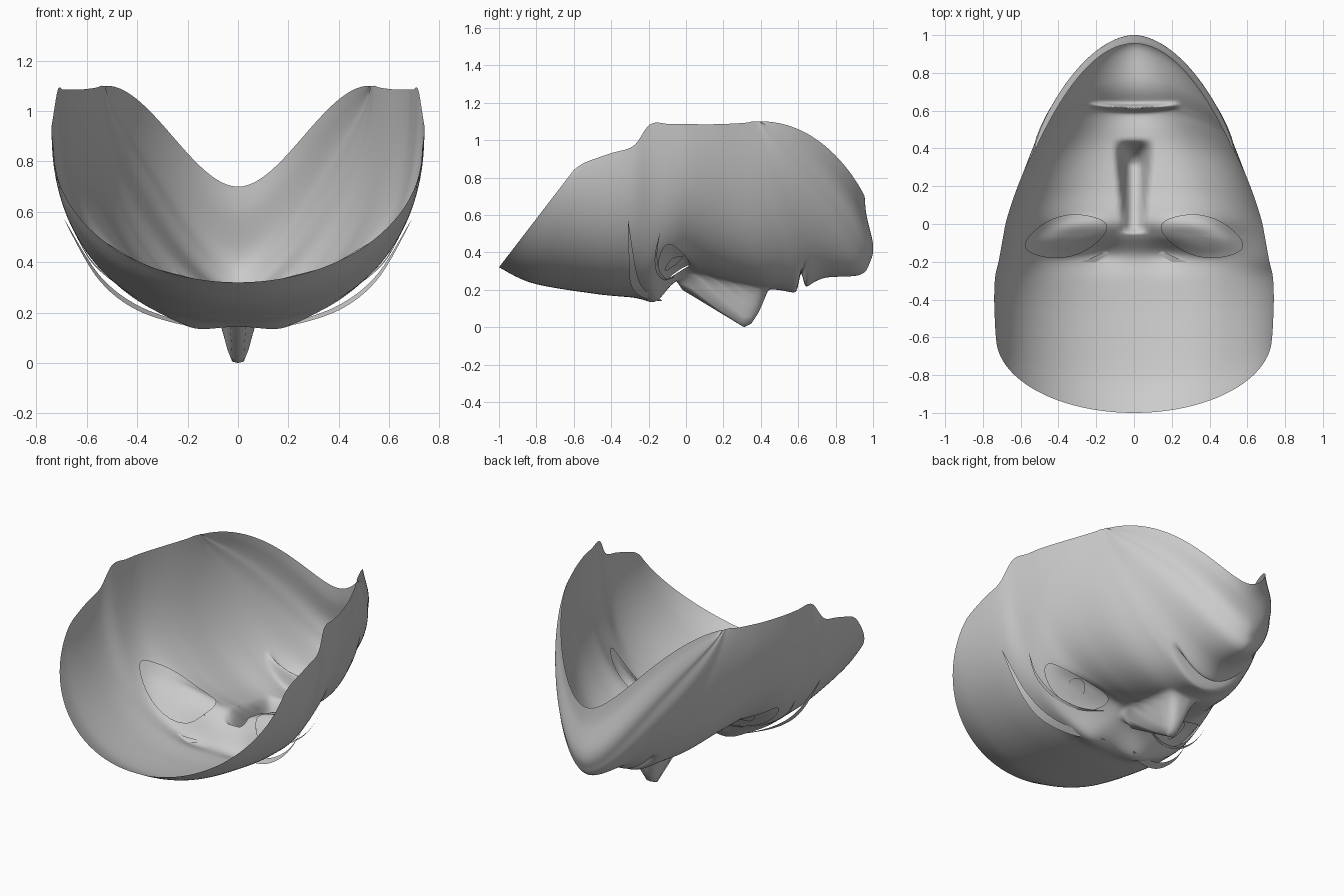
import bpy, bmesh, math
from mathutils import Vector
from mathutils.bvhtree import BVHTree

if "Cube" in bpy.data.objects:
    bpy.data.objects.remove(bpy.data.objects["Cube"])

# centre-line point (y, z), rim point (y, x, z), jaw blend, section squareness
ROWS = [
    (-1, .32, -.60, .73, .84, 0, 2.0), (-.82, .235, -.54, .735, .88, 0, 2.1),
    (-.5, .18, -.40, .74, .93, 0, 2.25), (-.3, .16, -.28, .735, .97, 0, 2.3),
    (-.17, .15, -.19, .715, 1.085, 0, 2.4), (-.06, .24, -.08, .695, 1.085, 0, 2.55),
    (.04, .29, .02, .675, 1.085, 0, 2.5), (.2, .25, .16, .63, 1.085, 0, 2.3),
    (.42, .205, .28, .58, 1.09, 0, 2.15), (.58, .21, .335, .555, 1.095, .03, 2.0),
    (.65, .23, .355, .545, 1.1, .05, 1.95), (.75, .265, .375, .535, 1.1, .1, 1.85),
    (.93, .28, .39, .53, 1.1, .25, 1.68), (.985, .35, .395, .525, 1.1, .4, 1.62),
    (1, .44, .40, .525, 1.1, .5, 1.62), (.965, .6, .40, .52, 1.1, .8, 1.7),
    (.955, .7, .40, .52, 1.1, 1, 1.7)]
NOSE = [(-.06, .26), (-.02, .2), (.31, .0), (.35, .02), (.39, .08), (.44, .2)]
EYE = Vector((.36, -.065))
TILT = -.25


def smooth(f):
    f = max(0, min(1, f))
    return f * f * (3 - 2 * f)


def lerp_table(tab, y):
    for (a, za), (b, zb) in zip(tab, tab[1:]):
        if a <= y <= b:
            return za + (zb - za) * (y - a) / (b - a)
    return None


def spline(pts, v):
    # Catmull-Rom through tuples of numbers
    n = len(pts) - 1
    i = min(int(v), n - 1)
    f = v - i
    p = [pts[max(0, min(n, i + k))] for k in (-1, 0, 1, 2)]
    return [.5 * (2 * b + (c - a) * f + (2*a - 5*b + 4*c - d) * f**2
                  + (3*b - a - 3*c + d) * f**3) for a, b, c, d in zip(*p)]


def eye_local(co, a, b):
    d = Vector((co.x - EYE.x, co.y - EYE.y))
    c, s = math.cos(TILT), math.sin(TILT)
    return Vector(((d.x * c + d.y * s) / a, (-d.x * s + d.y * c) / b))


def eye_world(p, a, b):
    c, s = math.cos(TILT), math.sin(TILT)
    return EYE.x + p.x * a * c - p.y * b * s, EYE.y + p.x * a * s + p.y * b * c


def face_point(v, t):
    yc, zc, yr, xr, zr, k, e = spline(ROWS, v)
    s = math.sin(t) ** (2 / e)
    w = 1 - max(0, math.cos(t)) ** (2 / e)
    wy = w + k * (s * s - w)
    wz = w + k * (smooth(s) - w)
    x, y, z = xr * s, yc + (yr - yc) * wy, zc + (zr - zc) * wz
    # brow swelling, eye socket, lips
    z -= .025 * math.exp(-((x - .17) / .1) ** 2 - ((y + .16) / .07) ** 2)
    if z < .8:
        z += .035 * math.exp(-eye_local(Vector((x + .06, y)), .2, .085).length ** 4)
    z -= .025 * math.exp(-(x / .2) ** 2 - ((y - .59) / .07) ** 2)
    # nose wedge
    ridge = lerp_table(NOSE, y)
    if ridge is not None and ridge < z:
        base = .07 + .04 * max(0, y) / .4
        z += (ridge - z) * smooth((base - x) / (base - .015))
    # mouth slit
    if x < .25 and z < .5:
        z += .09 * (1 - (x / .25) ** 2) * math.exp(-((y - .615 - .3 * x * x) / .016) ** 2)
    return Vector((x, y, z))


def finish(name, bm):
    me = bpy.data.meshes.new(name)
    bm.to_mesh(me)
    bm.free()
    ob = bpy.data.objects.new(name, me)
    bpy.context.collection.objects.link(ob)
    for p in me.polygons:
        p.use_smooth = True
    m = ob.modifiers.new("mirror", 'MIRROR')
    m.use_clip = True
    m.merge_threshold = .0005
    return ob


def grid_faces(bm, g):
    for r, q in zip(g, g[1:]):
        for i in range(len(r) - 1):
            bm.faces.new((r[i], q[i], q[i + 1], r[i + 1]))


# mask shell
A, B = .19, .07
SUB, COLS = 12, 60
bm = bmesh.new()
grid = [[bm.verts.new(face_point(j / SUB, math.pi / 2 * i / COLS))
         for i in range(COLS + 1)] for j in range((len(ROWS) - 1) * SUB + 1)]
grid_faces(bm, grid)
bm.normal_update()
SKIN = BVHTree.FromBMesh(bm)


def skin_z(x, y):
    hit = SKIN.ray_cast(Vector((x, y, -1)), Vector((0, 0, 1)))[0]
    return hit.z if hit else .5


# eye opening, with its edge snapped to an oval
hole = [f for f in bm.faces if eye_local(f.calc_center_median(), A, B).length < 1]
edge_verts = {v for f in hole for v in f.verts}
bmesh.ops.delete(bm, geom=hole, context='FACES')
for v in edge_verts:
    if v.is_valid:
        v.co.x, v.co.y = eye_world(eye_local(v.co, A, B).normalized(), A, B)
        v.co.z = skin_z(v.co.x, v.co.y)
finish("mask_face", bm)


# eye surface and iris just behind each opening
def eye_dome(name, a, b, gap, rings=8, seg=32):
    bm = bmesh.new()
    g = []
    for r in range(rings + 1):
        ring = []
        for i in range(seg):
            ang = 2 * math.pi * i / seg
            p = Vector((math.cos(ang), math.sin(ang))) * max(r / rings, .001)
            p.y *= 1 - .25 * p.x * p.x
            x, y = eye_world(p, a, b)
            ring.append(bm.verts.new((x, y, skin_z(x, y) + gap)))
        g.append(ring + ring[:1])
    grid_faces(bm, g)
    return finish(name, bm)


eye_dome("eye", .225, .11, .02)
eye_dome("iris", .05, .05, .01, 3, 20)


# thin tapering strips: brows and lashes
def strip(name, pts, width):
    bm = bmesh.new()
    g, n = [], len(pts) - 1
    for j in range(n * 6 + 1):
        p = Vector(spline(pts, j / 6))
        h = width * (.03 + math.sin(math.pi * (j / (n * 6)) ** .7))
        off = Vector((-.2, .5, .1)) * h
        g.append([bm.verts.new(p - off), bm.verts.new(p + off)])
    grid_faces(bm, g)
    return finish(name, bm)


strip("eyebrow", [(.1, -.13, .14), (.25, -.21, .165), (.42, -.27, .23),
                  (.56, -.29, .35), (.69, -.31, .57)], .05)
strip("upper_lash", [(.16, -.06, .27), (.3, -.11, .255), (.45, -.15, .3),
                     (.57, -.16, .39), (.64, -.14, .5)], .02)
